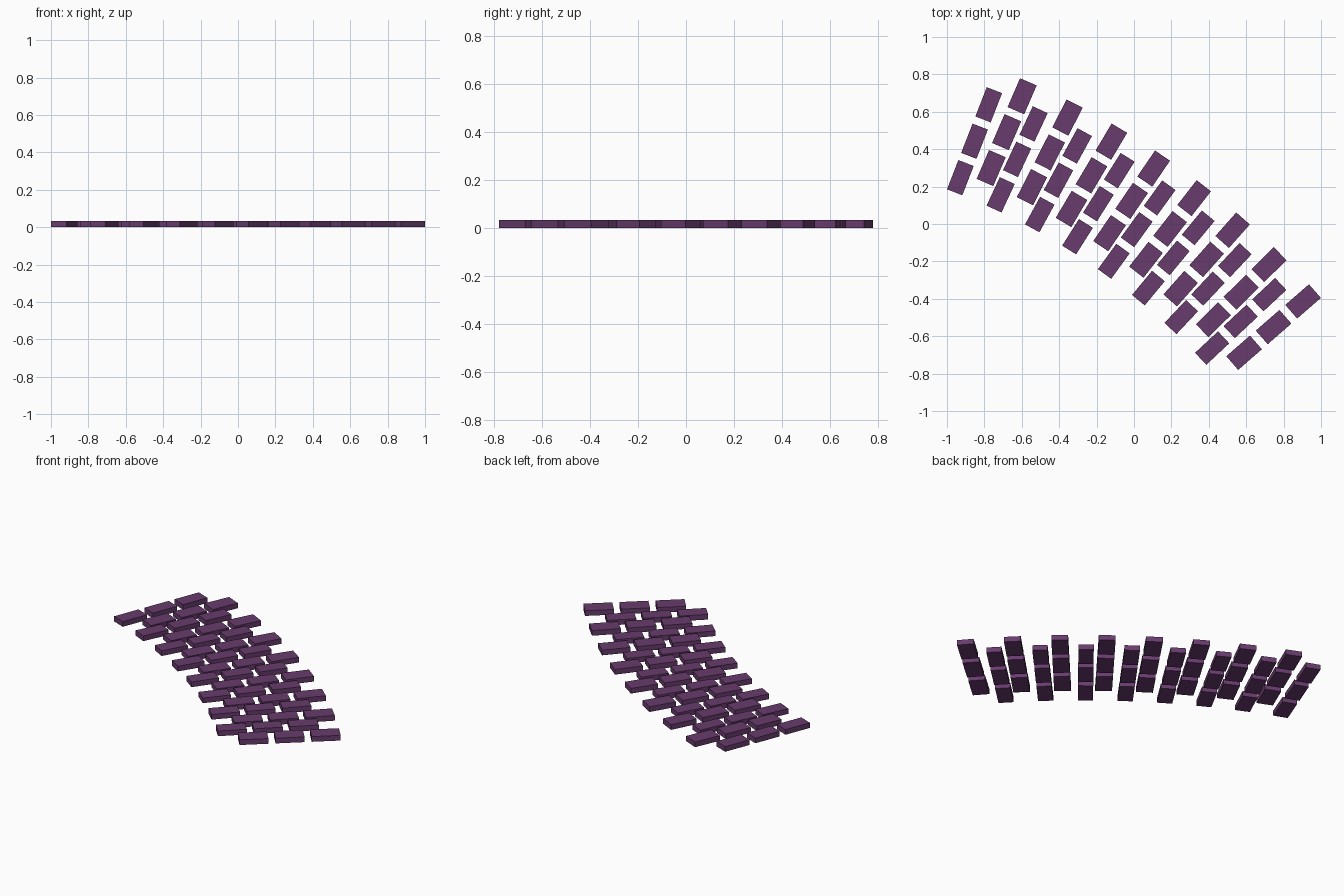
import bpy, bmesh
from math import radians, cos, sin
from mathutils import Matrix

if "Cube" in bpy.data.objects:
    bpy.data.objects.remove(bpy.data.objects["Cube"])

CX, CY = -2.256, -3.164      # centre of the path's arc
STEP = 3.665                 # degrees between pairs of brick rows
PITCH = 0.209                # spacing of bricks across the path
LENGTH, HEIGHT = 0.168, 0.033

mat = bpy.data.materials.new("purple_brick")
mat.diffuse_color = (0.14, 0.045, 0.155, 1)
mat.use_nodes = True
mat.node_tree.nodes["Principled BSDF"].inputs["Base Color"].default_value = mat.diffuse_color


def brick_rows(name, radius, mid_angle, width):
    """Eight radial rows of three bricks laid along the arc."""
    bm = bmesh.new()
    for i in range(8):
        a = radians(mid_angle + (3.5 - i) * STEP)
        for j in (-1, 0, 1):
            r = radius + j * PITCH
            m = (Matrix.Translation((CX + r * cos(a), CY + r * sin(a), HEIGHT / 2))
                 @ Matrix.Rotation(a, 4, 'Z')
                 @ Matrix.Diagonal((LENGTH, width, HEIGHT, 1)))
            bmesh.ops.create_cube(bm, size=1, matrix=m)
    me = bpy.data.meshes.new(name)
    bm.to_mesh(me)
    bm.free()
    me.materials.append(mat)
    ob = bpy.data.objects.new(name, me)
    bpy.context.collection.objects.link(ob)


# inner rows, and the wider rows staggered by half a brick
brick_rows("inner_brick_rows", 3.87, 55.91, 0.088)
brick_rows("outer_brick_rows", 3.98, 53.86, 0.097)
